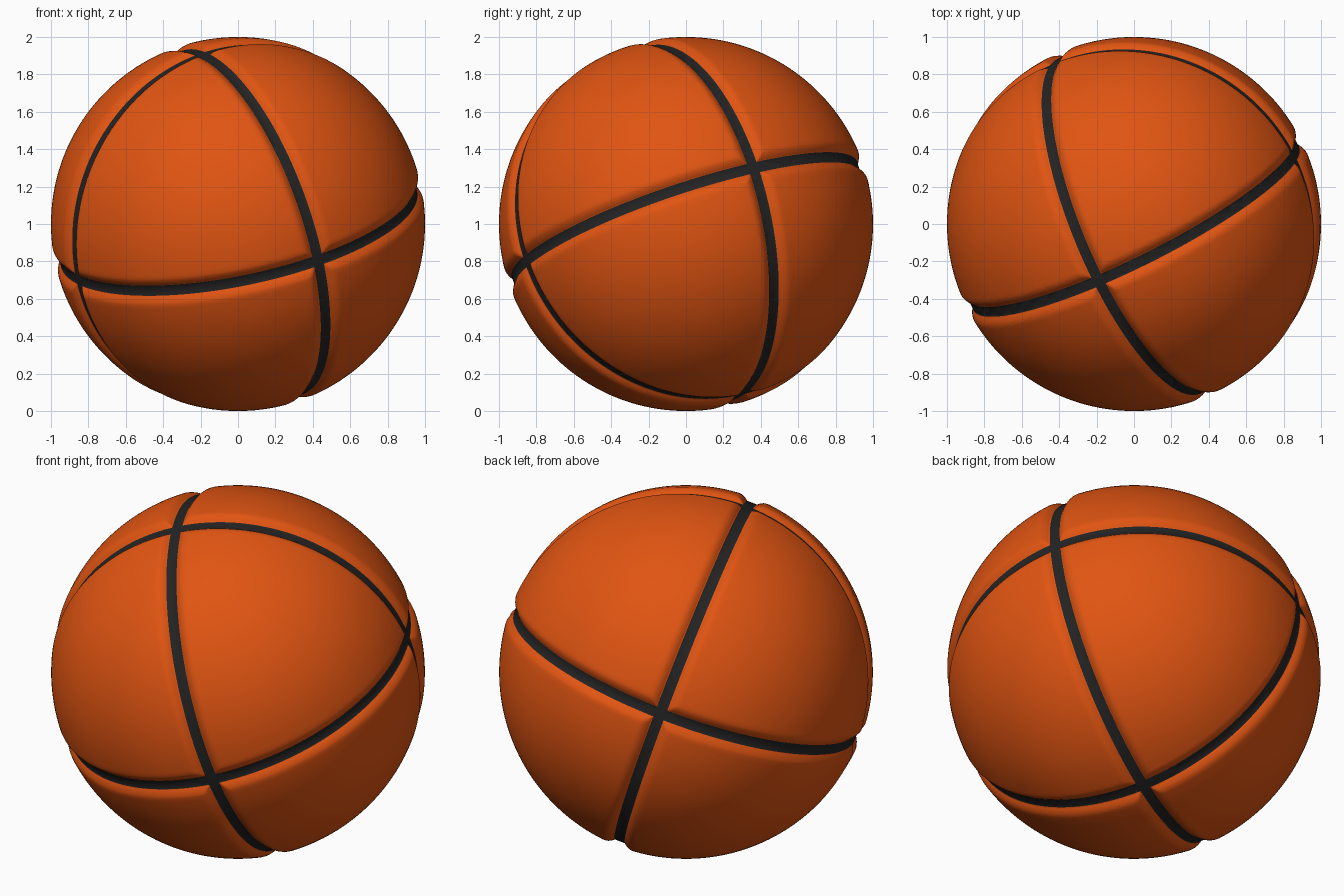
import bpy, bmesh
from mathutils import Vector, Matrix

if "Cube" in bpy.data.objects:
    bpy.data.objects.remove(bpy.data.objects["Cube"])

HALF_SEAM = 0.03      # half width of a dark seam
SHOULDER = 0.055      # width over which a panel edge rounds down
DEPTH = 0.027         # depth of the seam below the ball surface


def material(name, rgb):
    m = bpy.data.materials.new(name)
    m.diffuse_color = (*rgb, 1.0)
    m.use_nodes = True
    m.node_tree.nodes["Principled BSDF"].inputs["Base Color"].default_value = m.diffuse_color
    return m


orange = material("orange rubber", (0.75, 0.09, 0.006))
black = material("black seam", (0.017, 0.017, 0.017))

# Ball tilt: the three mutually perpendicular seam axes
a = Vector((0.44, -0.875, -0.2)).normalized()
b = Vector((0.873, 0.38, 0.31))
c = a.cross(b).normalized()
b = c.cross(a)
tilt = Matrix((a, b, c)).transposed()

# Sphere cut along lines parallel to the three great circles
bm = bmesh.new()
bmesh.ops.create_icosphere(bm, subdivisions=6, radius=1.0)
offsets = [HALF_SEAM + SHOULDER * k for k in (0, 0.12, 0.28, 0.5, 0.75, 1.0)]
for axis in range(3):
    normal = Vector((0, 0, 0))
    normal[axis] = 1.0
    for d in offsets:
        for side in (-1, 1):
            bmesh.ops.bisect_plane(
                bm, geom=bm.verts[:] + bm.edges[:] + bm.faces[:], dist=1e-4,
                plane_co=normal * d * side, plane_no=normal)

# Dark seams: faces close to any of the three circles
for f in bm.faces:
    p = f.calc_center_median()
    f.material_index = 1 if min(abs(x) for x in p) < HALF_SEAM else 0
    f.smooth = True

# Sink the seams and round the panel edges, then tilt the ball
for v in bm.verts:
    d = min(abs(x) for x in v.co)
    t = min(max((d - HALF_SEAM) / SHOULDER, 0.0), 1.0)
    v.co = tilt @ (v.co.normalized() * (1.0 - DEPTH * (1.0 - t) ** 2))
    v.co.z += 1.0

mesh = bpy.data.meshes.new("ball")
bm.to_mesh(mesh)
bm.free()
mesh.materials.append(orange)
mesh.materials.append(black)
ball = bpy.data.objects.new("ball", mesh)
bpy.context.collection.objects.link(ball)
